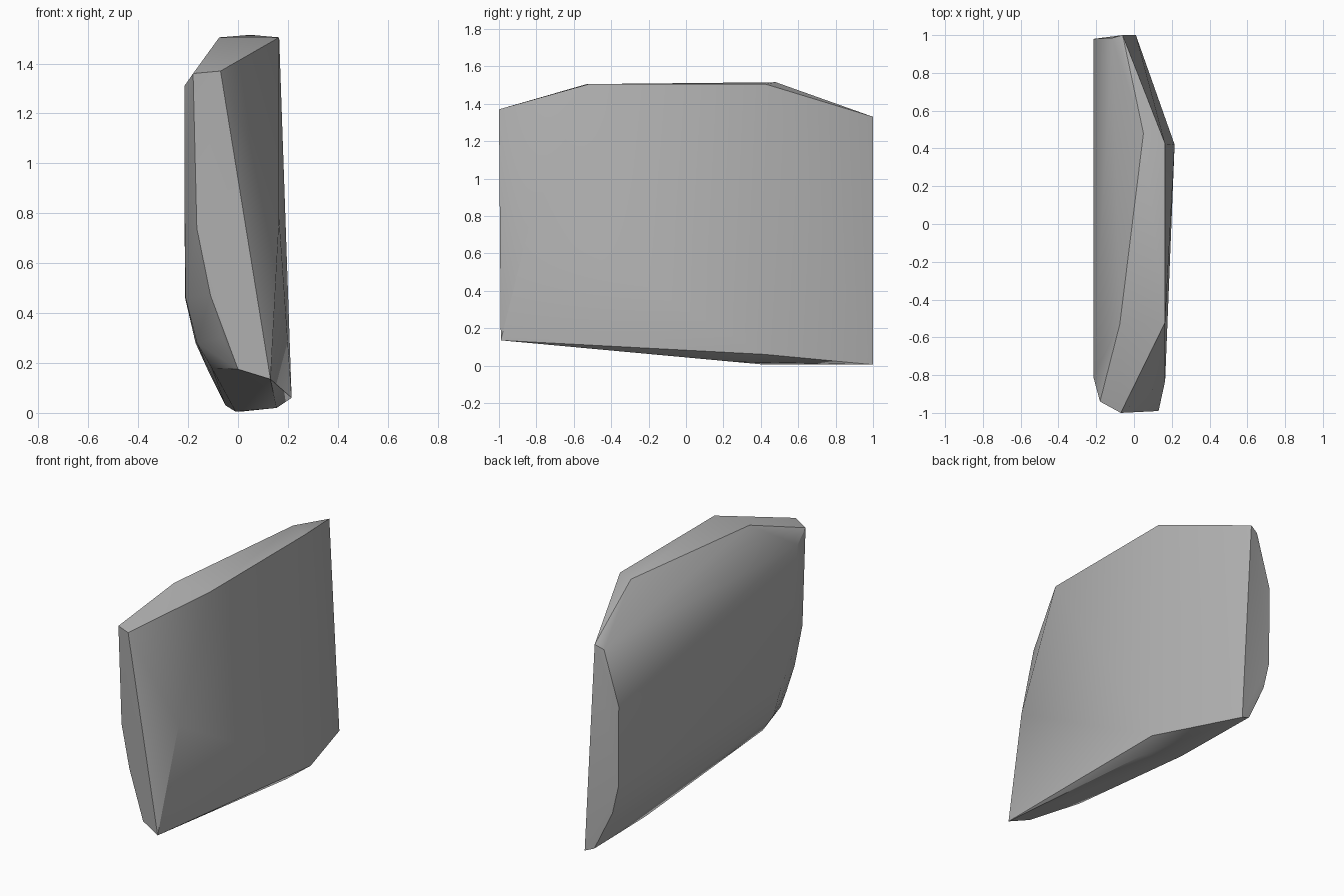
import bpy
import bmesh
import math

cube = bpy.data.objects.get("Cube")
if cube:
    bpy.data.objects.remove(cube, do_unlink=True)


def make_material(name, value):
    """Plain matte grey."""
    material = bpy.data.materials.new(name)
    material.use_nodes = True
    colour = (value, value, value, 1.0)
    material.diffuse_color = colour
    shader = material.node_tree.nodes["Principled BSDF"]
    shader.inputs["Base Color"].default_value = colour
    shader.inputs["Roughness"].default_value = 0.9
    return material


def make_hull(name, corner_groups, material):
    """Wrap a tight convex skin around the corners of a chipped stone."""
    bm = bmesh.new()
    for group in corner_groups:
        for corner in group:
            bm.verts.new(corner)
    result = bmesh.ops.convex_hull(bm, input=bm.verts[:])
    loose = [v for v in bm.verts if not v.link_faces]
    bmesh.ops.delete(bm, geom=loose, context="VERTS")
    bmesh.ops.recalc_face_normals(bm, faces=bm.faces[:])
    mesh = bpy.data.meshes.new(name)
    bm.to_mesh(mesh)
    bm.free()
    mesh.materials.append(material)
    obj = bpy.data.objects.new(name, mesh)
    bpy.context.collection.objects.link(obj)
    return obj


# Rear end: rim running from the top, round the bulging side, to the base
back_rim = [(-.06, 1, 1.33), (-.115, .985, 1.305), (-.215, .98, .97),
            (-.212, .98, .46), (-.17, .98, .28), (-.12, .98, .17),
            (-.05, .99, .03), (.01, 1, .005)]

# Front end: narrow sloping face with a curved side
front_rim = [(-.07, -1, 1.37), (-.18, -.94, 1.36), (-.165, -.93, .74),
             (-.11, -.93, .47), (-.06, -.92, .3), (0, -.95, .175),
             (.13, -.99, .135), (.165, -.83, .78)]

# Top ridge, broad and slightly skewed
top_ridge = [(.165, -.52, 1.505), (.165, .425, 1.505),
             (.05, .48, 1.515), (-.075, -.53, 1.505)]

# Bulging side: flat panel with rounded lower corner
side_panel = [(-.215, -.81, 1.31), (-.215, -.77, .9),
              (-.21, -.65, .46), (-.165, -.64, .28)]

# Keel along the base
base_keel = [(-.105, -.62, .18), (-.01, .42, .005),
             (.155, .26, .02), (.215, .42, .06)]

stone_grey = make_material("stone_grey", 0.45)
stone = make_hull("stone_slab",
                  [back_rim, front_rim, top_ridge, side_panel, base_keel],
                  stone_grey)

# Soft shading over the shallow facets, sharp edges kept
bpy.ops.object.select_all(action="DESELECT")
stone.select_set(True)
bpy.context.view_layer.objects.active = stone
bpy.ops.object.shade_smooth_by_angle(angle=math.radians(30))
